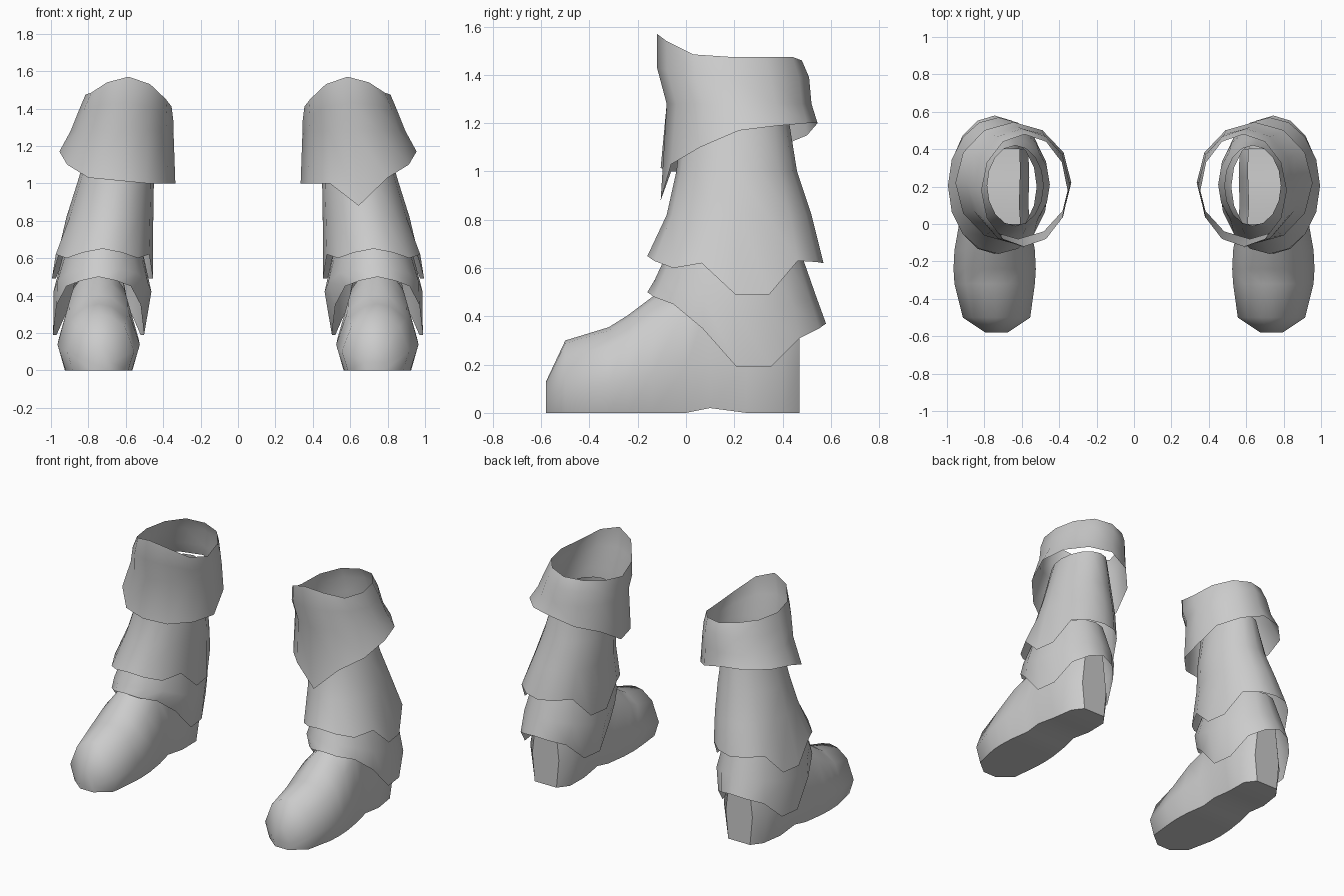
import bpy, bmesh, math

if "Cube" in bpy.data.objects:
    bpy.data.objects.remove(bpy.data.objects["Cube"])

leather = bpy.data.materials.new("grey_leather")
leather.diffuse_color = (0.6, 0.6, 0.6, 1)
leather.use_nodes = True
leather.node_tree.nodes["Principled BSDF"].inputs["Base Color"].default_value = leather.diffuse_color


def finish(bm, name, side, sharp=50):
    """Mirror for the left boot, shade smooth except at sharp edges."""
    if side < 0:
        for v in bm.verts:
            v.co.x *= -1
        bmesh.ops.reverse_faces(bm, faces=bm.faces[:])
    bm.normal_update()
    for f in bm.faces:
        f.smooth = True
    for e in bm.edges:
        e.smooth = len(e.link_faces) == 2 and e.calc_face_angle(0) < math.radians(sharp)
    me = bpy.data.meshes.new(name)
    bm.to_mesh(me)
    bm.free()
    me.materials.append(leather)
    bpy.context.collection.objects.link(bpy.data.objects.new(name, me))


def ring(bm, cx, cy, rx, ry, zs):
    """Oval of points from the front round the outer side, one height each."""
    n = len(zs)
    return [bm.verts.new((cx + rx * math.sin(2 * math.pi * k / n),
                          cy - ry * math.cos(2 * math.pi * k / n), z))
            for k, z in enumerate(zs)]


def bridge(bm, a, b):
    n = len(a)
    return [bm.faces.new((a[i], b[i], b[(i + 1) % n], a[(i + 1) % n])) for i in range(n)]


def sleeve(name, side, rings):
    """Open tube through ovals listed from top to bottom."""
    bm = bmesh.new()
    loops = [ring(bm, *r) for r in rings]
    for a, b in zip(loops, loops[1:]):
        bridge(bm, a, b)
    finish(bm, name, side)


def both(half):
    """Same heights on inner and outer side."""
    return half + half[-2:0:-1]


def foot(name, side):
    # stations from toe to heel: y, centre x, half width, bottom, top
    stations = [(-.58, .735, .06, 0, .13), (-.5, .735, .18, 0, .30),
                (-.32, .745, .215, 0, .355), (-.24, .745, .22, 0, .405),
                (-.14, .745, .215, 0, .48), (0, .745, .19, 0, .56),
                (.1, .745, .18, .02, .6), (.25, .74, .18, 0, .6),
                (.4, .73, .165, 0, .6), (.47, .73, .10, 0, .56)]
    half = [(.82, 0), (1, .34), (.72, .78), (.32, .96)]
    section = half + [(0, 1)] + [(-u, v) for u, v in reversed(half)]
    bm = bmesh.new()
    loops = [[bm.verts.new((cx + u * w, y, zb + v * (zt - zb))) for u, v in section]
             for y, cx, w, zb, zt in stations]
    for a, b in zip(loops, loops[1:]):
        bridge(bm, a, b)
    bm.faces.new(loops[0])
    bm.faces.new(loops[-1][::-1])
    bmesh.ops.recalc_face_normals(bm, faces=bm.faces[:])
    # ankle opening
    hole = [f for f in bm.faces if f.calc_center_median().z > .5
            and 0 < f.calc_center_median().y < .42]
    bmesh.ops.delete(bm, geom=hole, context='FACES')
    finish(bm, name, side)


for side, label in ((1, "right"), (-1, "left")):
    foot(label + "_foot", side)

    # band round the ankle, dipping at both sides
    sleeve(label + "_ankle_band", side, [
        (.72, .20, .20, .27, [.68] * 16),
        (.725, .205, .262, .335, both([.55, .54, .52, .47, .42, .42, .45, .47, .48])),
        (.745, .21, .243, .37, both([.50, .48, .45, .35, .19, .19, .31, .35, .37])),
    ])

    # shaft flaring towards a notched hem
    sleeve(label + "_shaft", side, [
        (.635, .205, .15, .215, [1.25] * 16),
        (.655, .21, .205, .25, [1.0] * 16),
        (.685, .22, .232, .30, [.82] * 16),
        (.725, .205, .27, .365, both([.65, .63, .60, .62, .49, .49, .63, .625, .62])),
    ])

    # turned-over cuff; only the right one has a pointed front
    tip = .88 if side > 0 else 1.015
    sleeve(label + "_cuff", side, [
        (.585, .18, .23, .30, [1.57, 1.54, 1.485, 1.475, 1.475, 1.475,
                               1.46, 1.45, 1.43, 1.41, 1.45, 1.53]),
        (.60, .195, .255, .315, [1.43, 1.42, 1.40, 1.38, 1.38, 1.39,
                                 1.39, 1.38, 1.36, 1.33, 1.36, 1.41]),
        (.62, .22, .275, .30, [1.28] * 12),
        (.645, .22, .31, .325, [tip, 1.03, 1.10, 1.17, 1.19, 1.20,
                                1.20, 1.15, 1.10, 1.0, 1.0, 1.0]),
    ])
